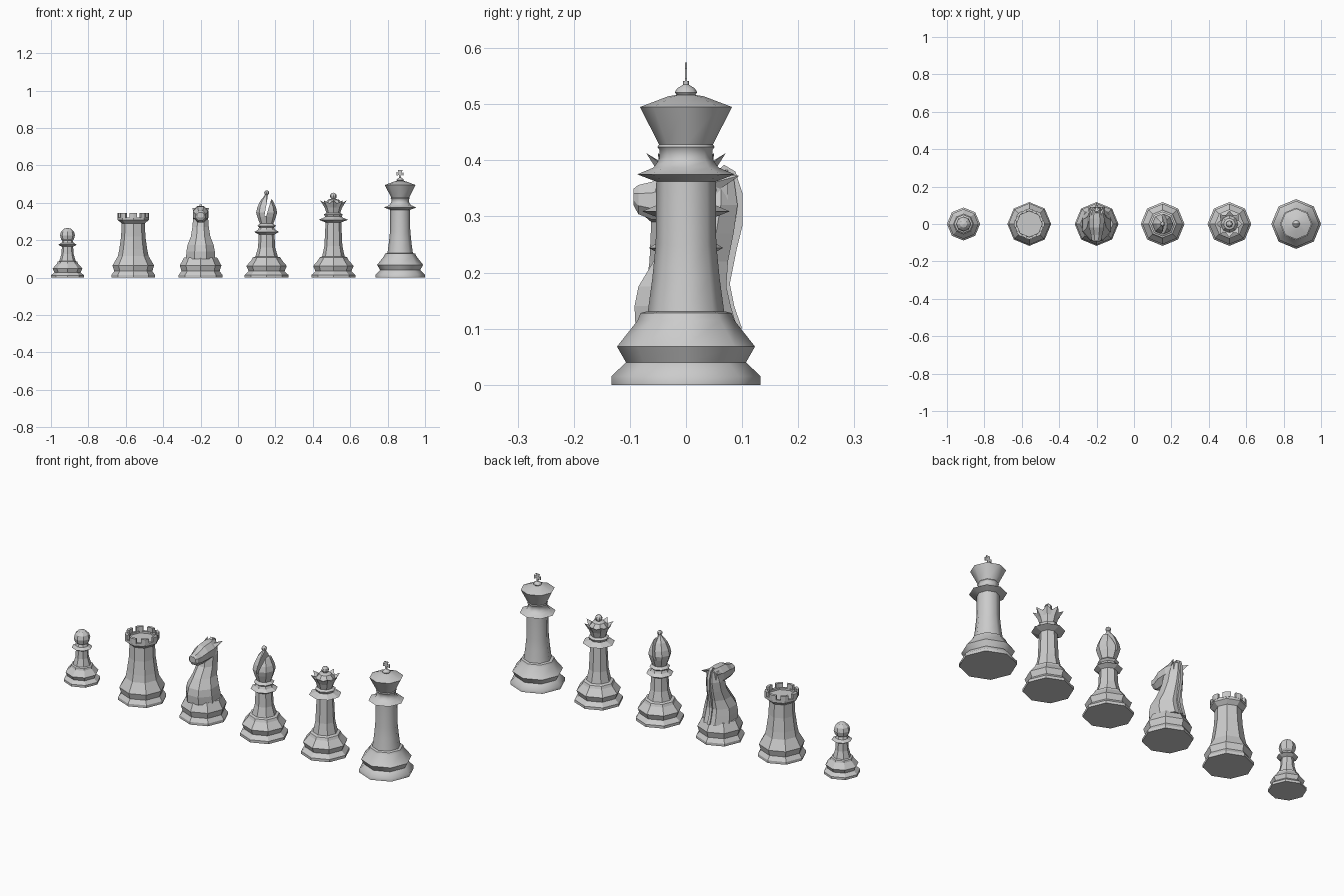
import bpy, bmesh
from math import cos, sin, pi, radians

if "Cube" in bpy.data.objects:
    bpy.data.objects.remove(bpy.data.objects["Cube"])


def finish(bm, name, x=0.0):
    bmesh.ops.recalc_face_normals(bm, faces=bm.faces)
    me = bpy.data.meshes.new(name)
    bm.to_mesh(me)
    bm.free()
    ob = bpy.data.objects.new(name, me)
    ob.location.x = x
    bpy.context.collection.objects.link(ob)
    return ob


def skin(name, rings, x):
    """Skin closed rings of equal length, capping both ends."""
    bm = bmesh.new()
    vs = [[bm.verts.new(p) for p in r] for r in rings]
    n = len(vs[0])
    for a, b in zip(vs, vs[1:]):
        for i in range(n):
            j = (i + 1) % n
            bm.faces.new((a[i], a[j], b[j], b[i]))
    bm.faces.new(vs[0])
    bm.faces.new(vs[-1])
    bmesh.ops.remove_doubles(bm, verts=bm.verts, dist=1e-5)
    return finish(bm, name, x)


def lathe(name, profile, x, n=8):
    return skin(name, [[(max(r, 1e-4) * cos(2 * pi * i / n), max(r, 1e-4) * sin(2 * pi * i / n), z)
                        for i in range(n)] for r, z in profile], x)


def prism(name, pts, axis, a, b, x):
    """Extrude a 2D outline along x, y or z from a to b."""
    place = {'x': lambda p, t: (t, p[0], p[1]),
             'y': lambda p, t: (p[0], t, p[1]),
             'z': lambda p, t: (p[0], p[1], t)}[axis]
    return skin(name, [[place(p, t) for p in pts] for t in (a, b)], x)


def ball(name, r, z, x, n=8):
    return lathe(name, [(r * sin(pi * k / 6), z - r * cos(pi * k / 6)) for k in range(7)], x, n)


PAWN, ROOK, KNIGHT, BISHOP, QUEEN, KING = -0.9115, -0.56, -0.20, 0.153, 0.51, 0.867
FOOT = [(.117, 0), (.117, .014), (.096, .034), (.108, .062)]

# Pawn
lathe("pawn_body", [(.0885, 0), (.0885, .012), (.07, .028), (.08, .048), (.056, .075), (.053, .085),
                    (.044, .088), (.033, .125), (.03, .165), (.05, .176), (.032, .186), (.026, .2)], PAWN)
ball("pawn_head", .04, .226, PAWN)

# Rook: tapered tower with a recessed, notched top
lathe("rook_body", [(.117, 0), (.117, .014), (.102, .034), (.111, .065), (.082, .115), (.075, .15),
                    (.065, .22), (.062, .29), (.083, .308), (.083, .322), (.068, .322), (.068, .312)], ROOK)
for k in range(8):
    a, h = k * pi / 4, radians(14)
    pts = [(r * cos(a + t), r * sin(a + t)) for r, t in
           ((.067, -h), (.08, -h), (.083, 0), (.08, h), (.067, h), (.069, 0))]
    prism("rook_battlement", pts, 'z', .318, .345, ROOK)

# Knight: turned foot, lofted neck and head, mane and ears
lathe("knight_base", [(.117, 0), (.117, .014), (.102, .034), (.111, .065), (.088, .108)], KNIGHT)


def oval(n=8):
    return [(cos(2 * pi * (i + .5) / n) * 1.08, sin(2 * pi * (i + .5) / n) * 1.08) for i in range(n)]


neck = [(-.09, .092, .10, .078), (-.092, .08, .14, .076), (-.085, .072, .175, .07),
        (-.058, .075, .22, .052), (-.022, .085, .27, .044), (-.01, .092, .32, .04), (.01, .085, .37, .026)]
skin("knight_neck", [[(c * hx, (f + b) / 2 + s * (b - f) / 2, z) for c, s in oval()]
                     for f, b, z, hx in neck], KNIGHT)
head = [(.075, .345, .038, .028), (.03, .338, .045, .042), (-.02, .337, .042, .04),
        (-.06, .328, .034, .03), (-.085, .33, .026, .026), (-.094, .335, .014, .018)]
skin("knight_head", [[(c * hx, y, z + s * hz) for c, s in oval()] for y, z, hz, hx in head], KNIGHT)
mane = [(.100, .1), (.086, .14), (.078, .18), (.09, .24), (.101, .285), (.101, .34), (.088, .38),
        (.068, .392), (.045, .372), (.07, .3), (.055, .2), (.06, .1)]
prism("knight_mane", mane, 'x', -.007, .007, KNIGHT)
for s in (-1, 1):
    tip = (s * .045, .096, .373)
    root = [(s * .018, .03, .372), (s * .038, .03, .355), (s * .03, .055, .345), (s * .012, .055, .37)]
    skin("knight_ear", [root, [tuple(t + (p - t) * .05 for p, t in zip(v, tip)) for v in root]], KNIGHT)

# Bishop: body and a slit mitre
lathe("bishop_body", FOOT + [(.08, .095), (.074, .108), (.06, .112), (.046, .16), (.042, .23),
                             (.066, .244), (.046, .256), (.04, .268), (.05, .277), (.036, .288),
                             (.036, .3)], BISHOP)
mitre = lathe("bishop_mitre", [(.035, .285), (.05, .325), (.056, .348), (.05, .375), (.034, .41),
                               (.014, .434), (.007, .445), (0, .446)], BISHOP)
ball("bishop_finial", .013, .453, BISHOP)
cutter = prism("mitre_cutter", [(-.012, .328), (-.002, .328), (.034, .45), (.009, .45)], 'y', -.1, .1, BISHOP)
cutter.hide_render = True
cutter.hide_set(True)
cut = mitre.modifiers.new("slit", 'BOOLEAN')
cut.operation, cut.solver, cut.object = 'DIFFERENCE', 'EXACT', cutter

# Queen: body, pointed crown, finial
lathe("queen_body", FOOT + [(.08, .095), (.074, .108), (.06, .113), (.048, .17), (.042, .295),
                            (.078, .309), (.05, .321), (.044, .326), (.05, .338), (.036, .346),
                            (.036, .36)], QUEEN)


def ring(r, z, dip_r=None, dip_z=None):
    out = []
    for i in range(16):
        rr, zz = (r, z) if i % 2 == 0 or dip_r is None else (dip_r, dip_z)
        out.append((rr * cos(pi * i / 8), rr * sin(pi * i / 8), zz))
    return out


skin("queen_crown", [ring(.037, .345, .0345, .345), ring(.047, .375, .044, .375),
                     ring(.071, .413, .052, .396), ring(.046, .398, .043, .392),
                     ring(.03, .416), ring(.008, .422)], QUEEN)
ball("queen_finial", .018, .436, QUEEN)

# King: softly shaded turned body, finial and thin cross
king = lathe("king_body", [(.133, 0), (.133, .015), (.107, .04), (.123, .068), (.086, .115), (.081, .128),
                           (.068, .131), (.06, .19), (.054, .25), (.053, .362), (.087, .375),
                           (.058, .387), (.05, .398), (.047, .405), (.047, .418), (.051, .424),
                           (.048, .428), (.082, .495), (.032, .514), (.014, .517)], KING)
king_tip = lathe("king_finial", [(.014, .513), (.02, .521), (.016, .528), (.005, .535), (.005, .541), (0, .542)], KING)
half = [(.005, .537), (.006, .549), (.019, .545), (.019, .564), (.008, .559), (.012, .574)]
prism("king_cross", half + [(-a, z) for a, z in reversed(half)], 'y', -.0015, .0015, KING)

bpy.ops.object.select_all(action='DESELECT')
for ob in (king, king_tip):
    ob.select_set(True)
bpy.context.view_layer.objects.active = king
bpy.ops.object.shade_smooth_by_angle(angle=radians(47))
